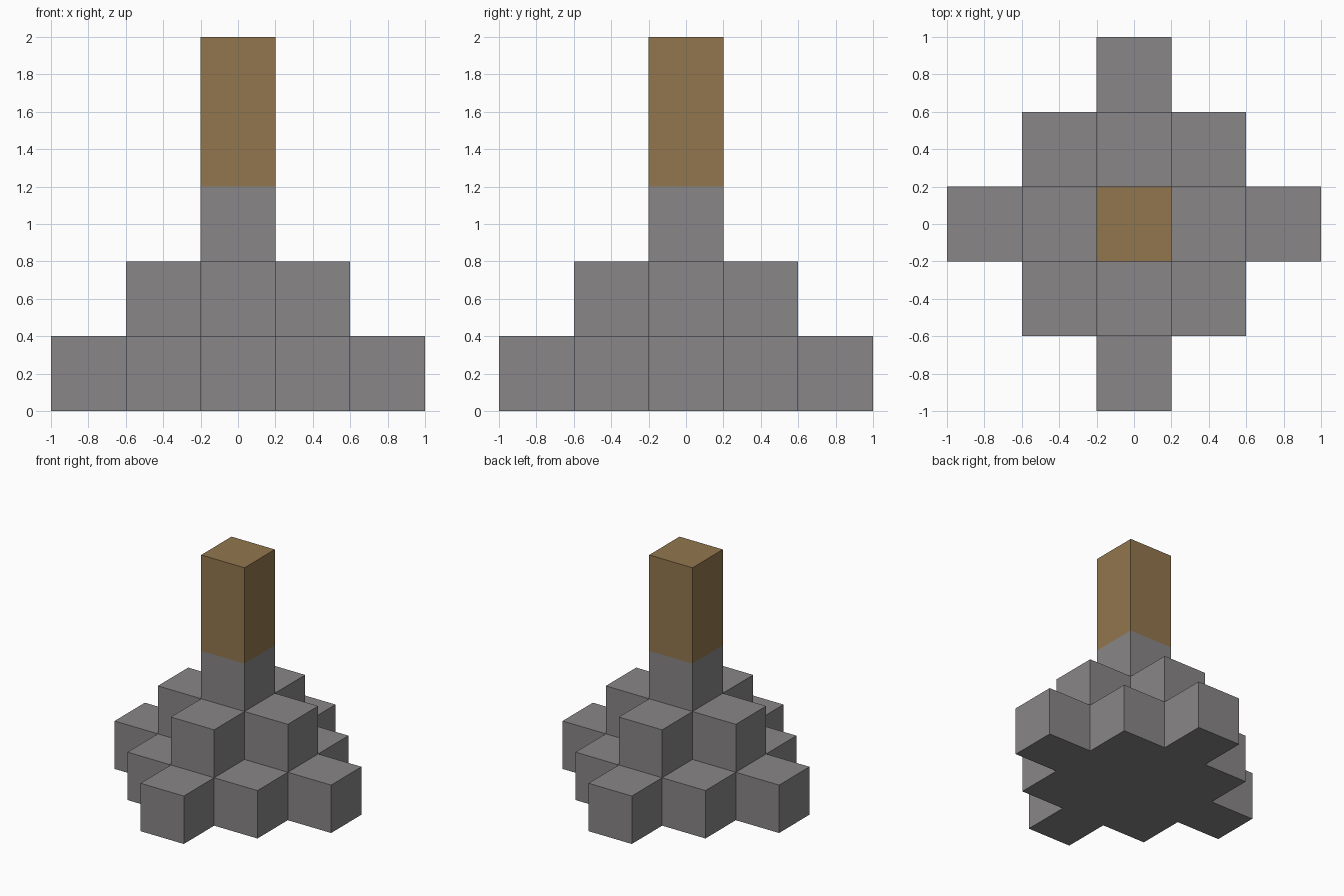
import bpy
import bmesh
from mathutils import Vector

BLOCK = 0.4

cube = bpy.data.objects.get("Cube")
if cube:
    bpy.data.objects.remove(cube, do_unlink=True)


def make_material(name, rgb):
    mat = bpy.data.materials.new(name)
    mat.use_nodes = True
    colour = (*rgb, 1.0)
    mat.diffuse_color = colour
    mat.node_tree.nodes["Principled BSDF"].inputs["Base Color"].default_value = colour
    return mat


def build_blocks(name, cells, solid, mat):
    """Skin a set of grid cells, keeping only faces not touching the solid."""
    bm = bmesh.new()
    for cell in cells:
        centre = Vector(cell) + Vector((0, 0, 0.5))
        for axis in range(3):
            for sign in (-1, 1):
                normal = Vector((0, 0, 0))
                normal[axis] = sign
                if tuple(int(c) for c in Vector(cell) + normal) in solid:
                    continue
                u = Vector((0, 0, 0))
                u[(axis + 1) % 3] = 0.5
                v = normal.cross(u)
                middle = centre + normal * 0.5
                corners = (-u - v, u - v, u + v, v - u)
                bm.faces.new([bm.verts.new((middle + c) * BLOCK) for c in corners])
    bmesh.ops.remove_doubles(bm, verts=bm.verts, dist=0.001)
    mesh = bpy.data.meshes.new(name)
    bm.to_mesh(mesh)
    bm.free()
    mesh.materials.append(mat)
    obj = bpy.data.objects.new(name, mesh)
    bpy.context.collection.objects.link(obj)
    return obj


stone = make_material("stone grey", (0.25, 0.24, 0.24))
wood = make_material("wood brown", (0.287, 0.181, 0.076))

# Diamond-shaped tiers that shrink by one block per level
base_cells = {(x, y, z) for z in range(3)
              for x in range(-2, 3) for y in range(-2, 3)
              if abs(x) + abs(y) <= 2 - z}
# Two-block wooden post on the top tier
post_cells = {(0, 0, 3), (0, 0, 4)}
solid = base_cells | post_cells

build_blocks("stepped_base", base_cells, solid, stone)
build_blocks("post", post_cells, solid, wood)
